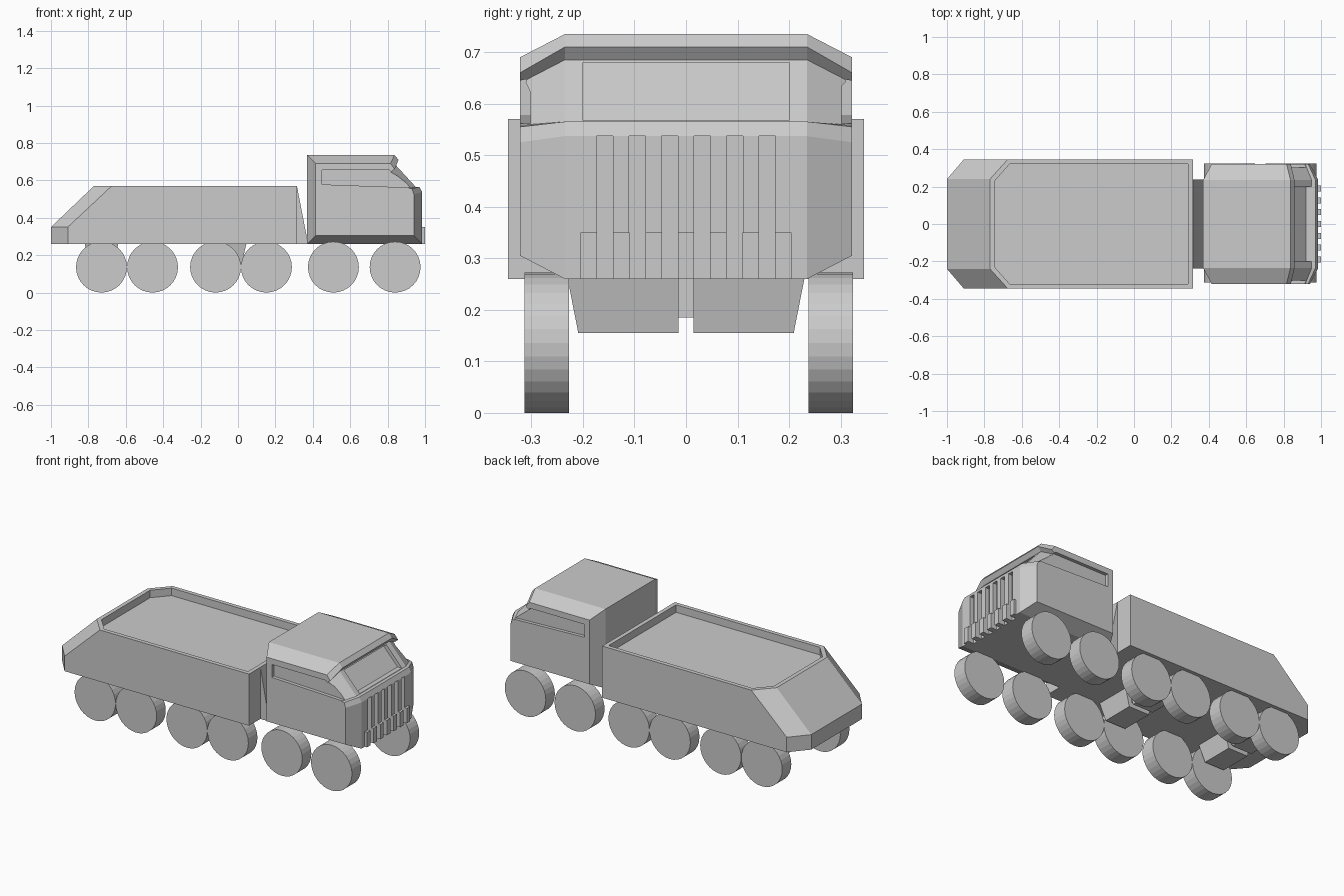
import bpy, bmesh, math
from mathutils import Matrix

if "Cube" in bpy.data.objects:
    bpy.data.objects.remove(bpy.data.objects["Cube"])


def add_loft(bm, rings):
    """Skin equal-length rings of 3D points and cap both ends."""
    vs = [[bm.verts.new(p) for p in r] for r in rings]
    n = len(vs[0])
    for a, b in zip(vs, vs[1:]):
        for i in range(n):
            j = (i + 1) % n
            bm.faces.new((a[i], a[j], b[j], b[i]))
    bm.faces.new(vs[0][::-1])
    bm.faces.new(vs[-1])


def add_box(bm, x, y, z):
    add_loft(bm, [[(x[0], y[0], h), (x[1], y[0], h), (x[1], y[1], h), (x[0], y[1], h)] for h in z])


def add_prism(bm, profile, y0, y1):
    add_loft(bm, [[(x, y, z) for x, z in profile] for y in (y0, y1)])


def finish(name, bm):
    bmesh.ops.recalc_face_normals(bm, faces=bm.faces)
    me = bpy.data.meshes.new(name)
    bm.to_mesh(me)
    bm.free()
    ob = bpy.data.objects.new(name, me)
    bpy.context.collection.objects.link(ob)
    return ob


# Cargo bed with sloped tail and sunken deck
def bed_ring(a, b, c, w, n, z):
    return [(c, -w, z), (c, w, z), (b, w, z), (a, n, z), (a, -n, z), (b, -w, z)]


bm = bmesh.new()
add_loft(bm, [bed_ring(-1, -.91, .315, .345, .24, .26),
              bed_ring(-1, -.91, .315, .345, .24, .35),
              bed_ring(-.77, -.675, .315, .345, .24, .57),
              bed_ring(-.745, -.665, .29, .32, .23, .57),
              bed_ring(-.745, -.665, .29, .32, .23, .525)])
finish("cargo_bed", bm)

# Wedge joining bed and cab
bm = bmesh.new()
add_prism(bm, [(.31, .26), (.375, .26), (.315, .57), (.31, .57)], -.238, .238)
finish("bed_cab_wedge", bm)

# Cab: centre profile lofted out to smaller side profiles
centre = [(.37, .26), (.985, .26), (.985, .537), (.97, .565), (.95, .565),
          (.84, .685), (.858, .71), (.837, .735), (.37, .735)]
side = [(.415, .305), (.94, .305), (.94, .525), (.93, .555), (.915, .558),
        (.812, .64), (.838, .66), (.815, .69), (.415, .69)]
bm = bmesh.new()
add_loft(bm, [[(x, y, z) for x, z in p]
              for p, y in ((side, -.322), (centre, -.235), (centre, .235), (side, .322))])
cab = finish("cab", bm)

# Cutter for windshield, side windows and grille slots
bm = bmesh.new()
add_prism(bm, [(.815, .68), (.87, .68), (.97, .567), (.92, .567)], -.2, .2)
window = [(.45, .655), (.81, .655), (.82, .642), (.96, .56), (.45, .578)]
for s in (-1, 1):
    add_prism(bm, window, s * .302, s * .36)
for i in range(6):
    y = (i - 2.5) * .063
    add_box(bm, (.96, 1.02), (y - .016, y + .016), (.24, .537))
cutter = finish("cab_cutter", bm)
cutter.hide_render = True
mod = cab.modifiers.new("cut", 'BOOLEAN')
mod.operation = 'DIFFERENCE'
mod.solver = 'EXACT'
mod.object = cutter
deps = bpy.context.evaluated_depsgraph_get()
cut_mesh = bpy.data.meshes.new_from_object(cab.evaluated_get(deps))
cab.modifiers.clear()
cab.data = cut_mesh
bpy.data.objects.remove(cutter)

# Bumper teeth between the grille slots
bm = bmesh.new()
for i in range(7):
    y = (i - 3) * .063
    add_box(bm, (.98, 1.0), (y - .016, y + .016), (.26, .35))
finish("bumper_teeth", bm)

# Tapered axle housings under the bed, in pairs with a thin rib between
bm = bmesh.new()
for x0, x1 in ((-.14, .045), (-.82, -.64)):
    for s in (-1, 1):
        top = [(x0, s * .015), (x1, s * .015), (x1, s * .23), (x0, s * .23)]
        low = [(x0 + .025, s * .015), (x1 - .025, s * .015),
               (x1 - .025, s * .209), (x0 + .025, s * .209)]
        add_loft(bm, [[(x, y, .262) for x, y in top], [(x, y, .155) for x, y in low]])
    add_box(bm, (x0 + .04, x1 - .04), (-.015, .015), (.185, .262))
finish("axle_housings", bm)

# Twelve wheels
for i, x in enumerate((-.73, -.457, -.12, .152, .51, .84)):
    for label, y in (("right", -.27), ("left", .281)):
        bm = bmesh.new()
        bmesh.ops.create_cone(bm, cap_ends=True, segments=32, radius1=.136, radius2=.136, depth=.086,
                              matrix=Matrix.Translation((x, y, .136)) @ Matrix.Rotation(math.pi / 2, 4, 'X'))
        finish(f"wheel_{label}_{i + 1}", bm)
